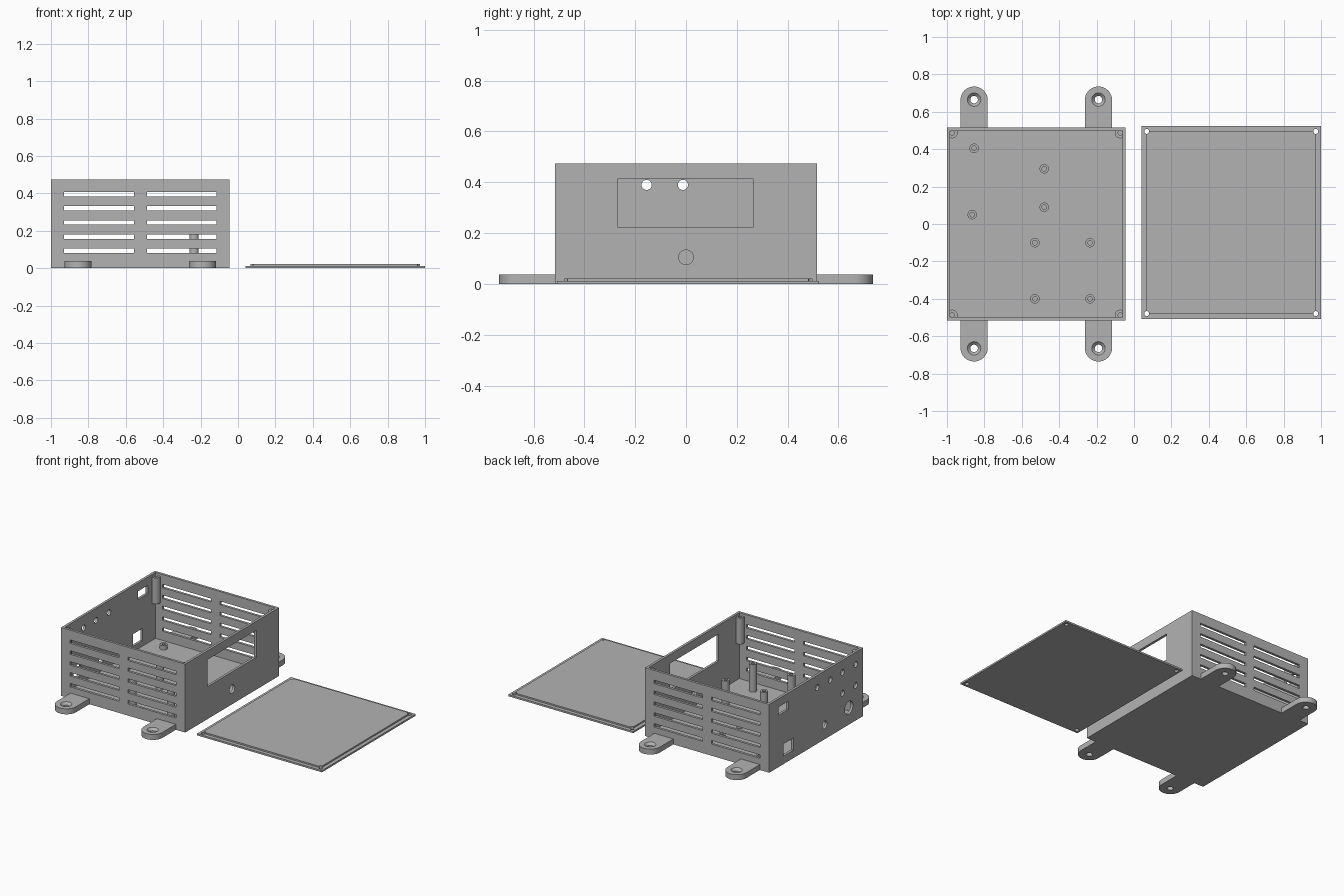
import bpy, bmesh
from math import sin, cos, pi
from mathutils import Matrix, Vector

if "Cube" in bpy.data.objects:
    bpy.data.objects.remove(bpy.data.objects["Cube"], do_unlink=True)

GREY = (0.45, 0.45, 0.45, 1)
grey = bpy.data.materials.new("plastic grey")
grey.use_nodes = True
grey.diffuse_color = GREY
grey.node_tree.nodes["Principled BSDF"].inputs["Base Color"].default_value = GREY

# Enclosure dimensions
X0, X1, Y, H, WALL = -1.0, -0.045, 0.515, 0.475, 0.017


def box(bm, x0, x1, y0, y1, z0, z1):
    size = Matrix.Diagonal((x1 - x0, y1 - y0, z1 - z0, 1))
    centre = Matrix.Translation(((x0 + x1) / 2, (y0 + y1) / 2, (z0 + z1) / 2))
    bmesh.ops.create_cube(bm, size=1, matrix=centre @ size)


def rod(bm, centre, r, depth, axis="Z", r2=None):
    turn = Matrix.Rotation(pi / 2, 4, "Y") if axis == "X" else Matrix()
    bmesh.ops.create_cone(bm, cap_ends=True, segments=32, radius1=r,
                          radius2=r if r2 is None else r2, depth=depth,
                          matrix=Matrix.Translation(centre) @ turn)


def prism(bm, outline, z0, z1):
    face = bm.faces.new([bm.verts.new((x, y, z0)) for x, y in outline])
    top = bmesh.ops.extrude_face_region(bm, geom=[face])["geom"]
    verts = [v for v in top if isinstance(v, bmesh.types.BMVert)]
    bmesh.ops.translate(bm, verts=verts, vec=(0, 0, z1 - z0))


def make(name, bm):
    bmesh.ops.recalc_face_normals(bm, faces=bm.faces[:])
    mesh = bpy.data.meshes.new(name)
    bm.to_mesh(mesh)
    bm.free()
    mesh.materials.append(grey)
    obj = bpy.data.objects.new(name, mesh)
    bpy.context.collection.objects.link(obj)
    return obj


def cut(obj, bm):
    cutter = make("cutter", bm)
    cutter.hide_render = True
    mod = obj.modifiers.new("cut", "BOOLEAN")
    mod.operation, mod.solver, mod.object = "DIFFERENCE", "EXACT", cutter
    graph = bpy.context.evaluated_depsgraph_get()
    mesh = bpy.data.meshes.new_from_object(obj.evaluated_get(graph))
    obj.modifiers.clear()
    obj.data = mesh
    bpy.data.objects.remove(cutter, do_unlink=True)


def smooth(obj):
    bpy.ops.object.select_all(action="DESELECT")
    obj.select_set(True)
    bpy.context.view_layer.objects.active = obj
    bpy.ops.object.shade_smooth_by_angle(angle=0.6)


# Open box: solid block, then the cavity
bm = bmesh.new()
box(bm, X0, X1, -Y, Y, 0, H)
case = make("case", bm)
bm = bmesh.new()
box(bm, X0 + WALL, X1 - WALL, -Y + WALL, Y - WALL, WALL, H + 0.1)
cut(case, bm)

# Vent slots through the front and back walls, ports in the side walls
bm = bmesh.new()
for row in range(5):
    z = 0.081 + row * 0.0755
    for x0, x1 in ((-0.93, -0.555), (-0.487, -0.115)):
        box(bm, x0, x1, -0.6, 0.6, z, z + 0.024)
box(bm, X1 - 0.03, X1 + 0.03, -0.27, 0.265, 0.225, 0.413)
rod(bm, (X1, 0, 0.105), 0.029, 0.06, "X")
box(bm, X0 - 0.03, X0 + 0.03, 0.305, 0.415, 0.36, 0.417)
box(bm, X0 - 0.03, X0 + 0.03, 0.25, 0.355, 0.055, 0.14)
for y, z, r in ((-0.012, 0.39, 0.02), (-0.155, 0.39, 0.02), (-0.29, 0.39, 0.02),
                (-0.435, 0.39, 0.02), (-0.29, 0.245, 0.02), (-0.435, 0.245, 0.02),
                (-0.36, 0.118, 0.045), (-0.094, 0.1, 0.026)):
    rod(bm, (X0, y, z), r, 0.06, "X")
cut(case, bm)
smooth(case)

# Circuit board standoffs with blind screw holes
SHORT, TALL = 0.047, 0.208
for x, y, top in ((-0.855, 0.405, SHORT), (-0.48, 0.295, SHORT), (-0.48, 0.09, SHORT),
                  (-0.865, 0.05, SHORT), (-0.53, -0.1, TALL), (-0.235, -0.1, TALL),
                  (-0.53, -0.4, TALL), (-0.235, -0.4, TALL)):
    bm = bmesh.new()
    base = WALL - 0.004
    rod(bm, (x, y, (base + top) / 2), 0.025, top - base)
    post = make("standoff", bm)
    bm = bmesh.new()
    rod(bm, (x, y, top), 0.012, 2 * (top - WALL) - 0.004)
    cut(post, bm)
    smooth(post)

# Corner screw posts, trimmed to the inside of the walls
mid = (X0 + X1) / 2
for sx in (-1, 1):
    for sy in (-1, 1):
        cx, cy = (X1 - X0) / 2 - 0.028, Y - 0.028
        lim_x, lim_y = (X1 - X0) / 2 - WALL + 0.003, Y - WALL + 0.003
        ring = [(cx + 0.029 * cos(i * pi / 16), cy + 0.029 * sin(i * pi / 16))
                for i in range(32)]
        points = []
        for px, py in ring:
            p = (mid + sx * min(px, lim_x), sy * min(py, lim_y))
            if p not in points:
                points.append(p)
        bm = bmesh.new()
        prism(bm, points, 0.275, 0.457)
        post = make("corner_post", bm)
        bm = bmesh.new()
        rod(bm, (mid + sx * cx, sy * cy, 0.457), 0.012, 0.24)
        cut(post, bm)
        smooth(post)

# Rounded mounting tabs with countersunk holes
for x in (-0.855, -0.19):
    for sy in (-1, 1):
        arc = [(x + 0.073 * cos(i * pi / 24), sy * (0.662 + 0.073 * sin(i * pi / 24)))
               for i in range(25)]
        bm = bmesh.new()
        prism(bm, arc + [(x - 0.073, sy * 0.505), (x + 0.073, sy * 0.505)], 0, 0.038)
        tab = make("mounting_tab", bm)
        bm = bmesh.new()
        rod(bm, (x, sy * 0.665, 0.02), 0.02, 0.1)
        cut(tab, bm)
        bm = bmesh.new()
        rod(bm, (x, sy * 0.665, 0.03), 0.018, 0.02, r2=0.038)
        cut(tab, bm)
        smooth(tab)

# Lid lying beside the box: plate, raised lip and corner screw holes
LX0, LX1, LY0, LY1, EDGE = 0.04, 1.0, -0.507, 0.523, 0.026
for name, inset, z0, z1 in (("lid_plate", 0, 0, 0.012), ("lid_lip", EDGE, 0.012, 0.022)):
    bm = bmesh.new()
    box(bm, LX0 + inset, LX1 - inset, LY0 + inset, LY1 - inset, z0, z1)
    part = make(name, bm)
    bm = bmesh.new()
    for x in (LX0 + 0.028, LX1 - 0.028):
        for y in (LY0 + 0.028, LY1 - 0.028):
            rod(bm, (x, y, 0.01), 0.013, 0.06)
    cut(part, bm)
    smooth(part)
